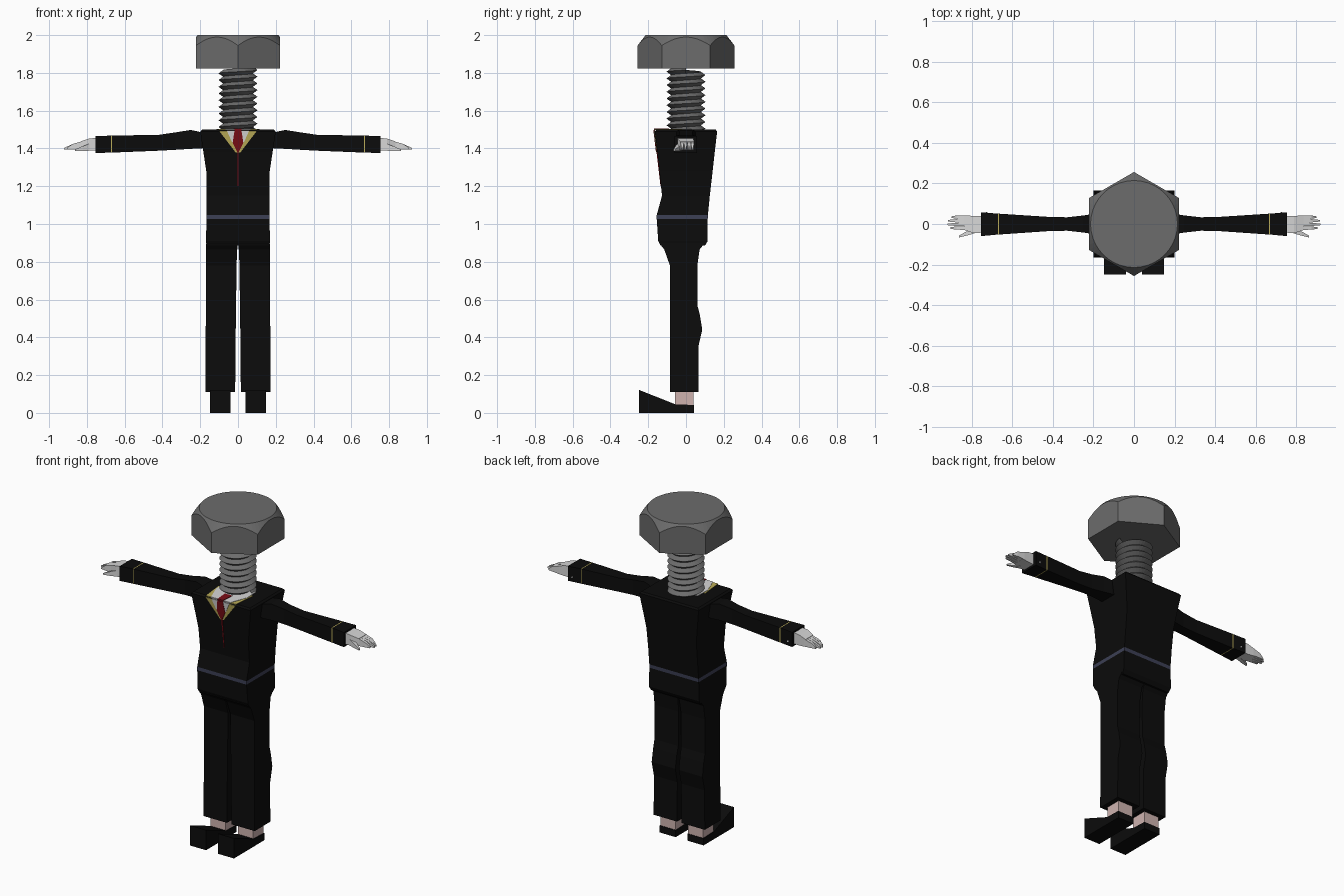
import bpy, bmesh, math


def material(name, rgb):
    m = bpy.data.materials.new(name)
    m.diffuse_color = (*rgb, 1)
    return m


BLACK = material("black cloth", (0.0035, 0.0035, 0.0035))
STEEL = material("grey steel", (0.15, 0.15, 0.15))
WHITE = material("white", (0.68, 0.68, 0.68))
GOLD = material("gold trim", (0.5, 0.42, 0.1))
RED = material("dark red", (0.2, 0.004, 0.008))
BLUE = material("slate blue", (0.045, 0.05, 0.09))
SKIN = material("pale pink", (0.62, 0.45, 0.43))


def make(name, verts, faces, *mats):
    """Mesh object with outward normals."""
    me = bpy.data.meshes.new(name)
    me.from_pydata(verts, [], faces)
    for m in mats:
        me.materials.append(m)
    bm = bmesh.new()
    bm.from_mesh(me)
    bmesh.ops.recalc_face_normals(bm, faces=bm.faces)
    bm.to_mesh(me)
    bm.free()
    ob = bpy.data.objects.new(name, me)
    bpy.context.collection.objects.link(ob)
    return ob


def loft(name, sections, to_xyz, *mats, trim=None):
    """Rectangles (t, a0, a1, b0, b1) joined along t; segment `trim` gets the second material."""
    verts = []
    for t, a0, a1, b0, b1 in sections:
        verts += [to_xyz(t, a, b) for a, b in ((a0, b0), (a1, b0), (a1, b1), (a0, b1))]
    n = len(sections)
    faces = [(0, 1, 2, 3), tuple(range(4 * n - 4, 4 * n))]
    for i in range(n - 1):
        for k in range(4):
            j = (k + 1) % 4
            faces.append((4 * i + k, 4 * i + j, 4 * i + 4 + j, 4 * i + 4 + k))
    ob = make(name, verts, faces, *mats)
    if trim is not None:
        for k in range(4):
            ob.data.polygons[2 + 4 * trim + k].material_index = 1
    return ob


def plate(name, outline, to_xyz, lift, mat):
    """Thin plate; to_xyz(a, b, h) places a point at height h above the surface."""
    n = len(outline)
    verts = [to_xyz(a, b, h) for h in (-0.002, lift) for a, b in outline]
    faces = [tuple(range(n)), tuple(range(n, 2 * n))]
    faces += [(i, (i + 1) % n, n + (i + 1) % n, n + i) for i in range(n)]
    return make(name, verts, faces, mat)


# Jacket, with the belt as one band of its faces
loft("jacket", [
    (0.885, -0.165, 0.165, -0.135, 0.10),
    (0.91, -0.17, 0.17, -0.147, 0.115),
    (1.026, -0.166, 0.166, -0.155, 0.115),
    (1.047, -0.166, 0.166, -0.155, 0.116),
    (1.15, -0.166, 0.166, -0.127, 0.126),
    (1.28, -0.168, 0.168, -0.141, 0.141),
    (1.38, -0.183, 0.183, -0.152, 0.152),
    (1.49, -0.20, 0.20, -0.165, 0.165),
    (1.50, -0.19, 0.19, -0.157, 0.157)],
    lambda t, a, b: (a, b, t), BLACK, BLUE, trim=2)

# Shirt, lapels and tie on the chest and around the neck
def chest(x, z, h):
    return (x, -0.166 + (1.49 - z) * 0.118 - h, z)


def shoulder(x, y, h):
    return (x, y, 1.50 + h)


plate("lapels", [(-0.1, 1.493), (0.1, 1.493), (0.012, 1.378), (-0.012, 1.378)], chest, 0.002, GOLD)
plate("shirt_front", [(-0.06, 1.496), (0.06, 1.496), (0.035, 1.44), (0, 1.4), (-0.035, 1.44)], chest, 0.004, WHITE)
plate("tie_knot", [(-0.018, 1.498), (0.018, 1.498), (0.028, 1.43), (0.004, 1.38), (-0.004, 1.38), (-0.028, 1.43)],
      chest, 0.006, RED)
plate("tie_tail", [(-0.004, 1.39), (0.004, 1.39), (0.002, 1.2), (-0.002, 1.2)], chest, 0.003, RED)
plate("collar_trim", [(-0.1, -0.165), (0.1, -0.165), (0.115, -0.02), (-0.115, -0.02)], shoulder, 0.002, GOLD)
plate("collar", [(-0.065, -0.167), (0.065, -0.167), (0.105, -0.06), (0.1, 0.03), (-0.1, 0.03), (-0.105, -0.06)],
      shoulder, 0.004, WHITE)
plate("tie_top", [(-0.018, -0.17), (0.018, -0.17), (0.025, -0.09), (-0.025, -0.09)], shoulder, 0.006, RED)

for side, s in (("right", -1), ("left", 1)):
    def up(t, a, b):
        return (s * a, b, t)

    def out(t, a, b):
        return (s * t, a, b)

    # Trouser leg
    loft(side + "_leg", [
        (0.11, 0.015, 0.172, -0.085, 0.065),
        (0.35, 0.013, 0.171, -0.085, 0.065),
        (0.44, 0.012, 0.171, -0.085, 0.086),
        (0.52, 0.011, 0.17, -0.085, 0.073),
        (0.57, 0.010, 0.17, -0.085, 0.06),
        (0.78, 0.008, 0.17, -0.085, 0.06),
        (0.865, 0.004, 0.169, -0.115, 0.072),
        (0.90, 0, 0.168, -0.143, 0.10)], up, BLACK)
    # Sock and wedge shoe
    loft(side + "_sock", [(0.03, 0.042, 0.143, -0.058, 0.039), (0.12, 0.042, 0.143, -0.058, 0.039)], up, SKIN)
    loft(side + "_shoe", [
        (-0.25, 0.04, 0.148, 0, 0.122),
        (-0.055, 0.04, 0.148, 0, 0.045),
        (0.042, 0.04, 0.148, 0, 0.042)], lambda t, a, b: (s * a, t, b), BLACK)
    # Sleeve with a gold ring
    loft(side + "_sleeve", [
        (0.14, -0.05, 0.05, 1.405, 1.475),
        (0.20, -0.05, 0.05, 1.40, 1.487),
        (0.25, -0.042, 0.042, 1.398, 1.498),
        (0.33, -0.033, 0.033, 1.393, 1.485),
        (0.42, -0.035, 0.035, 1.388, 1.472),
        (0.667, -0.052, 0.051, 1.378, 1.468),
        (0.672, -0.052, 0.051, 1.378, 1.468),
        (0.755, -0.06, 0.058, 1.376, 1.465)], out, BLACK, GOLD, trim=5)
    # Cuff button on the back
    plate(side + "_cuff_button", [(0.722, 1.40), (0.73, 1.40), (0.73, 1.408), (0.722, 1.408)],
          lambda a, b, h: (s * a, 0.056 + h, b), 0.003, WHITE)
    # Hand: palm, four fingers, thumb
    loft(side + "_palm", [
        (0.74, -0.042, 0.038, 1.388, 1.457),
        (0.79, -0.045, 0.04, 1.388, 1.452),
        (0.835, -0.03, 0.042, 1.392, 1.437)], out, WHITE)
    for i, tip in enumerate((0.905, 0.92, 0.918, 0.9)):
        y = -0.02 + 0.018 * i
        loft(f"{side}_finger_{i + 1}", [
            (0.825, y - 0.009, y + 0.009, 1.392, 1.438),
            (0.875, y - 0.008, y + 0.008, 1.395, 1.424),
            (tip, y - 0.004, y + 0.004, 1.395, 1.403)], out, WHITE)
    loft(side + "_thumb", [
        (0.785, -0.045, -0.02, 1.388, 1.425),
        (0.82, -0.056, -0.034, 1.387, 1.413),
        (0.862, -0.066, -0.056, 1.387, 1.396)], out, WHITE)

# Bolt head: hexagon whose upper corners are cut by a cone
N = 72
verts, flat_r, top_r = [], 0.222, 0.214
for k in range(N):
    ang = 2 * math.pi * k / N
    off = (ang + math.pi / 6) % (math.pi / 3) - math.pi / 6
    r = flat_r / math.cos(off)
    c, d = math.cos(ang), math.sin(ang)
    verts += [(r * c, r * d, 1.822), (r * c, r * d, 2 - (r - top_r) * 1.3), (top_r * c, top_r * d, 2.0)]
faces = [tuple(range(0, 3 * N, 3)), tuple(range(2, 3 * N, 3))]
for k in range(N):
    a, b = 3 * k, 3 * ((k + 1) % N)
    faces += [(a, b, b + 1, a + 1), (a + 1, b + 1, b + 2, a + 2)]
make("bolt_head", verts, faces, STEEL)

# Bolt thread: helical ridge, root and crest at every step
SEG, TURNS, PITCH = 32, 9, 0.0355
verts, faces = [], []
for i in range(SEG * (TURNS + 1) + 1):
    ang, z = 2 * math.pi * i / SEG, 1.478 + PITCH * i / SEG
    for r, dz in ((0.079, 0), (0.103, PITCH / 2)):
        verts.append((r * math.cos(ang), r * math.sin(ang), z + dz))
for i in range(SEG * TURNS):
    a, b = 2 * i, 2 * i + 2
    c, d = a + 2 * SEG, b + 2 * SEG
    faces += [(a, b, b + 1, a + 1), (a + 1, b + 1, d, c)]
make("bolt_thread", verts, faces, STEEL)
